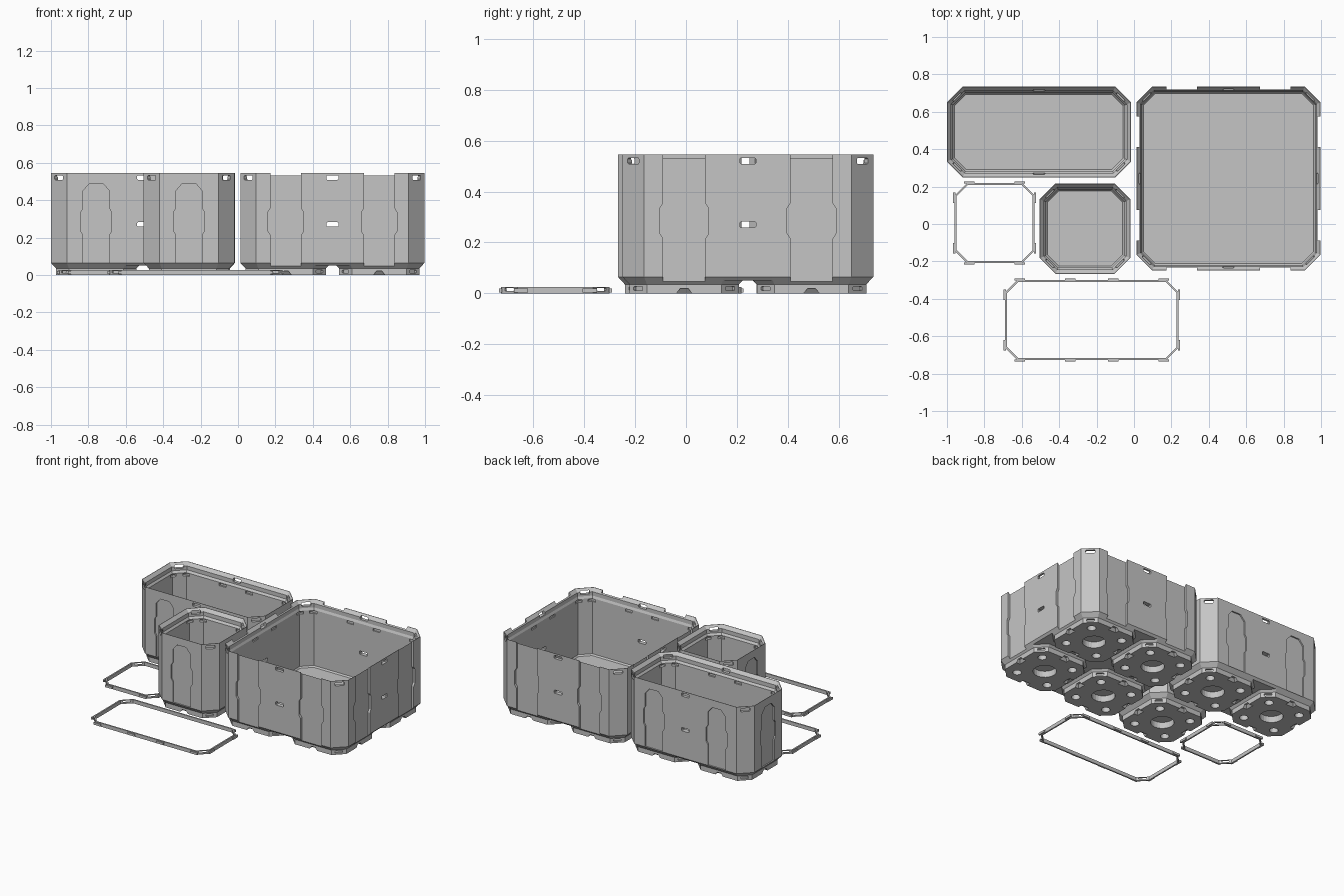
import bpy, bmesh
from math import atan2, pi, sqrt
from mathutils import Matrix, Vector

cube = bpy.data.objects.get("Cube")
if cube:
    bpy.data.objects.remove(cube)

grey = bpy.data.materials.new("light_grey_plastic")
grey.use_nodes = True
colour = (0.56, 0.56, 0.56, 1)
grey.diffuse_color = colour
grey.node_tree.nodes["Principled BSDF"].inputs["Base Color"].default_value = colour

UNIT = 0.5       # spacing of the grid cells
CHAMFER = 0.085  # corner cut of a bin
TOP = 0.545
FOOT_INSET = 0.0275


def octagon(hx, hy, c, inset, z):
    """Corner points of a rectangle with cut corners, shrunk by inset."""
    c -= inset * (2 - sqrt(2))
    a, b = hx - inset, hy - inset
    return [(a, c - b, z), (a, b - c, z), (a - c, b, z), (c - a, b, z),
            (-a, b - c, z), (-a, c - b, z), (c - a, -b, z), (a - c, -b, z)]


def loft(bm, profile, hx, hy, c, at=(0, 0), closed=False):
    """Skin cut-corner outlines stacked along a list of (z, inset)."""
    rings = [[bm.verts.new((x + at[0], y + at[1], z)) for x, y, z in octagon(hx, hy, c, i, h)]
             for h, i in profile]
    pairs = list(zip(rings, rings[1:]))
    if closed:
        pairs.append((rings[-1], rings[0]))
    else:
        bm.faces.new(rings[0])
        bm.faces.new(rings[-1])
    for low, high in pairs:
        for k in range(8):
            j = (k + 1) % 8
            bm.faces.new((low[k], low[j], high[j], high[k]))


def prism(bm, outline, y0, y1, mat):
    """Extrude an (x, z) outline from y0 to y1 in the frame mat."""
    ends = [[bm.verts.new(mat @ Vector((x, y, z))) for x, z in outline] for y in (y0, y1)]
    bm.faces.new(ends[0])
    bm.faces.new(ends[1])
    n = len(outline)
    for k in range(n):
        j = (k + 1) % n
        bm.faces.new((ends[0][k], ends[0][j], ends[1][j], ends[1][k]))


def slot(x, z, w, h):
    """Long hole outline with cut corners."""
    e = h * 0.35
    return [(x - w, z - h + e), (x - w + e, z - h), (x + w - e, z - h), (x + w, z - h + e),
            (x + w, z + h - e), (x + w - e, z + h), (x - w + e, z + h), (x - w, z + h - e)]


def box(x, z, w, h):
    return [(x - w, z - h), (x + w, z - h), (x + w, z + h), (x - w, z + h)]


def make(name, bm, loc=(0, 0)):
    bmesh.ops.recalc_face_normals(bm, faces=bm.faces[:])
    mesh = bpy.data.meshes.new(name)
    bm.to_mesh(mesh)
    bm.free()
    mesh.materials.append(grey)
    ob = bpy.data.objects.new(name, mesh)
    ob.location = (loc[0], loc[1], 0)
    bpy.context.scene.collection.objects.link(ob)
    return ob


def cut(ob, bm, loc):
    """Subtract the shapes in bm from ob."""
    cutter = make("cutter", bm, loc)
    cutter.hide_render = True
    mod = ob.modifiers.new("cut", 'BOOLEAN')
    mod.operation, mod.solver, mod.object = 'DIFFERENCE', 'EXACT', cutter
    bpy.context.view_layer.update()
    graph = bpy.context.evaluated_depsgraph_get()
    mesh = bpy.data.meshes.new_from_object(ob.evaluated_get(graph))
    ob.modifiers.clear()
    ob.data = mesh
    mesh.materials.clear()
    mesh.materials.append(grey)
    bpy.data.objects.remove(cutter)


def cells(n):
    return [(i - (n - 1) / 2) * UNIT for i in range(n)]


def sides(nx, ny, hx, hy):
    """Frame, cell count and distance of each wall; local -y points outward."""
    for k in range(4):
        yield Matrix.Rotation(k * pi / 2, 4, 'Z'), (nx, ny)[k % 2], (hy, hx)[k % 2]


def corners(hx, hy, c):
    """Frames sitting on the four cut corners, local -y outward."""
    for sx in (-1, 1):
        for sy in (-1, 1):
            yield (Matrix.Translation((sx * (hx - c / 2), sy * (hy - c / 2), 0))
                   @ Matrix.Rotation(atan2(sx, -sy), 4, 'Z'))


def panel(x, open_top):
    """Sunken wall panel outline, open through the rim or arched."""
    w = 0.0825 if open_top else 0.07
    half = [(w, 0.03), (w, 0.215), (w + 0.013, 0.235), (w + 0.013, 0.335), (w, 0.355)]
    half += [(w, 0.6)] if open_top else [(w, 0.45), (w - 0.035, 0.49)]
    return [(x + a, z) for a, z in half] + [(x - a, z) for a, z in reversed(half)]


def bin_box(name, nx, ny, loc, open_top):
    hx, hy = nx * UNIT / 2 - 0.0075, ny * UNIT / 2 - 0.0075
    wall = 0.03 if open_top else 0.034

    # Hollow body with a sloped stacking lip
    bm = bmesh.new()
    loft(bm, [(0.05, 0.014), (0.065, 0), (TOP, 0), (TOP, 0.003), (0.523, 0.023),
              (0.495, 0.023), (0.48, wall), (0.08, wall), (0.07, wall + 0.008)], hx, hy, CHAMFER)
    body = make(name + "_body", bm, loc)

    # Feet, one per cell, flaring out to meet the body
    bm = bmesh.new()
    spots = [(x, y) for x in cells(nx) for y in cells(ny)]
    h = UNIT / 2 - 0.0075
    for at in spots:
        loft(bm, [(0, FOOT_INSET), (0.035, FOOT_INSET), (0.065, 0)], h, h, CHAMFER, at)
    feet = make(name + "_feet", bm, loc)

    # Wall panels, wall slots, corner slots and inner clip notches
    bm = bmesh.new()
    foot_bm = bmesh.new()
    depth = 0.016 if open_top else 0.01
    for mat, n, d in sides(nx, ny, hx, hy):
        for x in cells(n):
            prism(bm, panel(x, open_top), -d - 0.05, -d + depth, mat)
            if open_top:
                prism(foot_bm, panel(x, True), -d - 0.05, -d + depth, mat)
            for s in (-0.145, 0.145):
                prism(bm, box(x + s, 0.465, 0.027, 0.009), -d + 0.022, -d + 0.05, mat)
        if n > 1:
            for z in (0.52, 0.27):
                prism(bm, slot(0, z, 0.031, 0.012), -d - 0.05, -d + 0.06, mat)
    for mat in corners(hx, hy, CHAMFER):
        prism(bm, slot(0, 0.52, 0.031, 0.012), -0.05, 0.05, mat)
    cut(body, bm, loc)

    # Foot sockets, centre hole, edge notches and corner slots
    fh = h - FOOT_INSET
    bm = foot_bm
    for x, y in spots:
        here = Matrix.Translation((x, y, 0))
        holes = [(sx * 0.128, sy * 0.128, 0.029) for sx in (-1, 1) for sy in (-1, 1)]
        for px, py, r in holes + [(0, 0, 0.077)]:
            bmesh.ops.create_cone(bm, cap_ends=True, segments=24, radius1=r, radius2=r, depth=0.09,
                                  matrix=here @ Matrix.Translation((px, py, 0)))
        for px, py in ((fh, 0), (-fh, 0), (0, fh), (0, -fh)):
            bmesh.ops.create_cone(bm, cap_ends=True, segments=4, radius1=0.066, radius2=0.021, depth=0.04,
                                  matrix=here @ Matrix.Translation((px, py, 0))
                                  @ Matrix.Rotation(pi / 4, 4, 'Z'))
        for mat in corners(fh, fh, 0.069):
            prism(bm, slot(0, 0.019, 0.025, 0.008), -0.03, 0.012, here @ mat)
    cut(feet, bm, loc)


def clip_ring(name, nx, ny, loc):
    hx, hy, c = nx * UNIT / 2 - 0.0365, ny * UNIT / 2 - 0.0365, 0.065
    bm = bmesh.new()
    loft(bm, [(0, 0), (0.026, 0), (0.026, 0.01), (0, 0.01)], hx, hy, c, closed=True)
    ring = make(name, bm, loc)

    # Slots through the cut corners
    bm = bmesh.new()
    for mat in corners(hx, hy, c):
        prism(bm, slot(0, 0.016, 0.025, 0.006), -0.03, 0.03, mat)
    cut(ring, bm, loc)

    # Snap tabs on the outside
    bm = bmesh.new()
    for mat, n, d in sides(nx, ny, hx, hy):
        for x in cells(n):
            for s in (-0.135, 0.135):
                prism(bm, box(x + s, 0.012, 0.028, 0.008), -d - 0.008, -d + 0.003, mat)
    make(name + "_tabs", bm, loc)


bin_box("large_bin", 2, 2, (0.505, 0.243), True)
bin_box("long_bin", 2, 1, (-0.508, 0.492), False)
bin_box("small_bin", 1, 1, (-0.262, -0.025), False)
clip_ring("small_ring", 1, 1, (-0.745, 0.005))
clip_ring("long_ring", 2, 1, (-0.225, -0.513))
